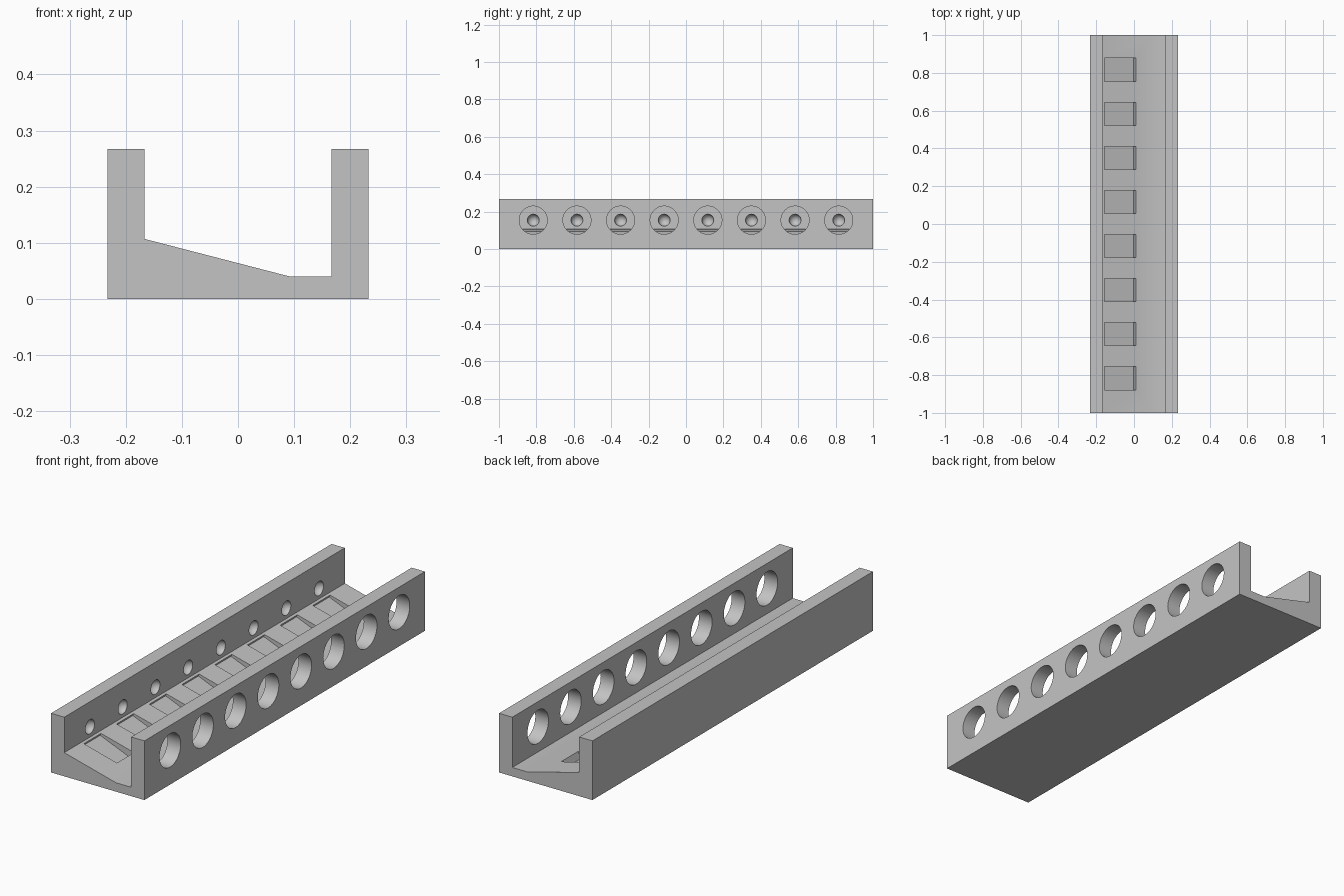
import bpy, bmesh, math
from mathutils import Matrix, Vector

cube = bpy.data.objects.get("Cube")
if cube:
    bpy.data.objects.remove(cube, do_unlink=True)

COUNT = 8
PITCH = 0.2333
STATIONS = [(i - (COUNT - 1) / 2) * PITCH for i in range(COUNT)]
HOLE_Z = 0.154
HALF_W, INNER, HEIGHT = 0.233, 0.167, 0.267

grey = bpy.data.materials.new("plain grey")
grey.use_nodes = True
colour = (0.55, 0.55, 0.55, 1)
grey.diffuse_color = colour
grey.node_tree.nodes["Principled BSDF"].inputs["Base Color"].default_value = colour


def finish(name, bm):
    bmesh.ops.recalc_face_normals(bm, faces=bm.faces)
    mesh = bpy.data.meshes.new(name)
    bm.to_mesh(mesh)
    bm.free()
    mesh.materials.append(grey)
    obj = bpy.data.objects.new(name, mesh)
    bpy.context.collection.objects.link(obj)
    return obj


def extrude_profile(bm, points, y0, y1):
    face = bm.faces.new([bm.verts.new((x, y0, z)) for x, z in points])
    moved = bmesh.ops.extrude_face_region(bm, geom=[face])["geom"]
    verts = [g for g in moved if isinstance(g, bmesh.types.BMVert)]
    bmesh.ops.translate(bm, verts=verts, vec=(0, y1 - y0, 0))


# Channel with two walls and a ramped floor
bm = bmesh.new()
extrude_profile(bm, [(-HALF_W, 0), (HALF_W, 0), (HALF_W, HEIGHT), (INNER, HEIGHT),
                     (INNER, 0.04), (0.092, 0.04), (-INNER, 0.107),
                     (-INNER, HEIGHT), (-HALF_W, HEIGHT)], -1, 1)
channel = finish("ramped_channel", bm)

# Round holes through the left wall
bm = bmesh.new()
for y in STATIONS:
    place = Matrix.Translation((0.2, y, HOLE_Z)) @ Matrix.Rotation(math.pi / 2, 4, "Y")
    bmesh.ops.create_cone(bm, cap_ends=True, segments=48, radius1=0.075,
                          radius2=0.075, depth=0.14, matrix=place)
holes = finish("hole_cutter", bm)

# Rounded dimples in the inside of the right wall
bm = bmesh.new()
for y in STATIONS:
    bmesh.ops.create_uvsphere(bm, u_segments=32, v_segments=16, radius=0.032,
                              matrix=Matrix.Translation((-INNER + 0.001, y, HOLE_Z)))
dimples = finish("dimple_cutter", bm)

# Tilted pockets sunk into the ramp, deeper at the low end
tilt = math.radians(22)
along = Vector((math.cos(tilt), -math.sin(tilt)))
up = Vector((math.sin(tilt), math.cos(tilt)))
start = Vector((-0.159, 0.094))
end = start + along * 0.169
bm = bmesh.new()
for y in STATIONS:
    extrude_profile(bm, [start, end, end + up * 0.1, start + up * 0.1], y - 0.061, y + 0.061)
pockets = finish("pocket_cutter", bm)

# Cut everything out of the channel
bpy.context.view_layer.objects.active = channel
for cutter in (holes, dimples, pockets):
    cutter.hide_render = True
    mod = channel.modifiers.new(cutter.name, "BOOLEAN")
    mod.operation = "DIFFERENCE"
    mod.solver = "EXACT"
    mod.object = cutter
    bpy.ops.object.modifier_apply(modifier=mod.name)
    bpy.data.objects.remove(cutter, do_unlink=True)

bpy.ops.object.select_all(action="DESELECT")
channel.select_set(True)
bpy.ops.object.shade_smooth_by_angle(angle=math.radians(30))
